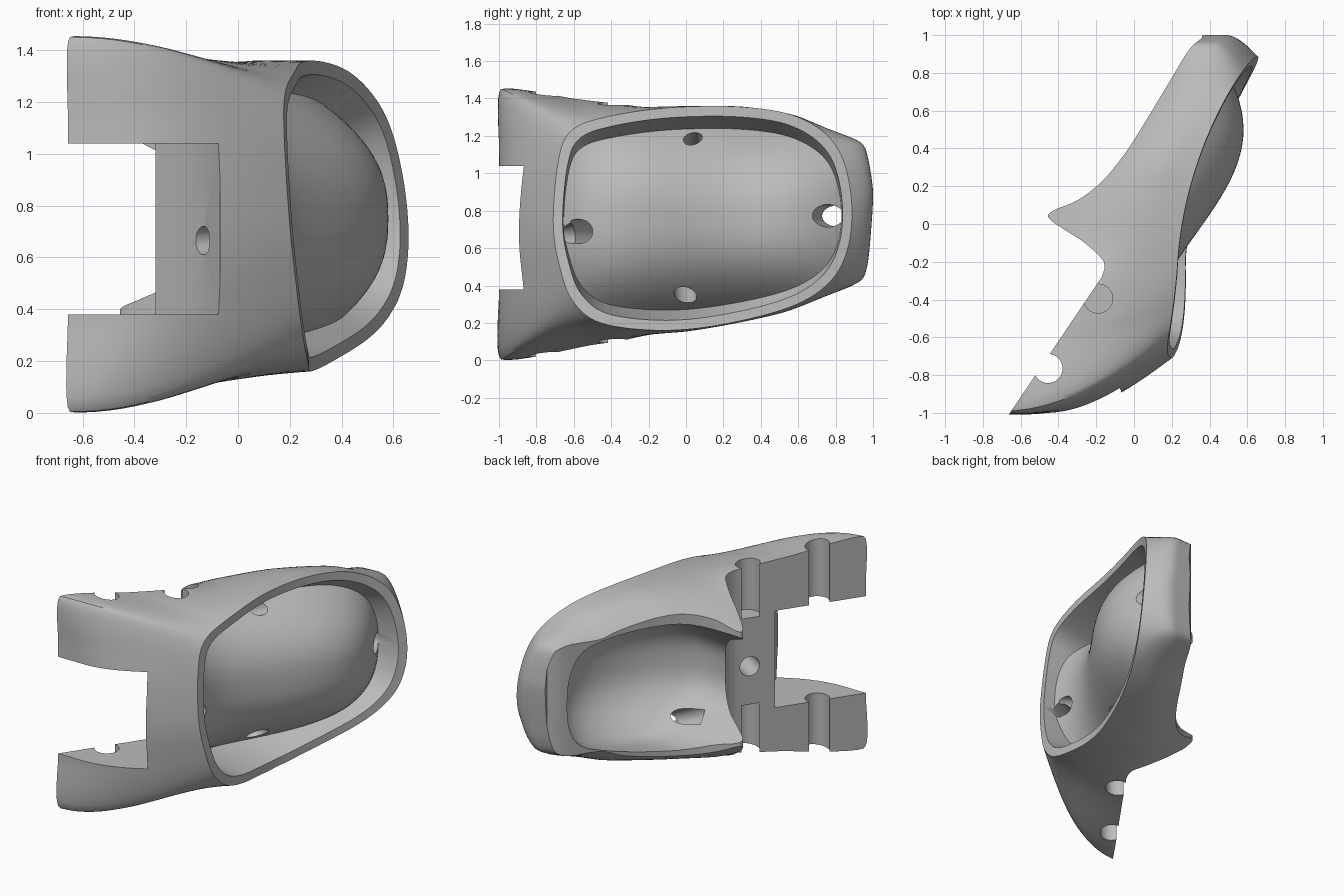
import bpy, bmesh, math
from mathutils import Vector

if "Cube" in bpy.data.objects:
    bpy.data.objects.remove(bpy.data.objects["Cube"], do_unlink=True)

grey = bpy.data.materials.new("plain_grey")
grey.use_nodes = True
grey.diffuse_color = (0.5, 0.5, 0.5, 1)
grey.node_tree.nodes["Principled BSDF"].inputs["Base Color"].default_value = (0.5, 0.5, 0.5, 1)


def spline(points, tension, closed=True, steps=8):
    """Cardinal spline through 2D points."""
    pts = [Vector(p) for p in points]
    n = len(pts)
    get = (lambda i: pts[i % n]) if closed else (lambda i: pts[max(0, min(n - 1, i))])
    out = []
    for i in range(n if closed else n - 1):
        a, b = get(i), get(i + 1)
        ta, tb = (b - get(i - 1)) * tension, (get(i + 2) - a) * tension
        for k in range(steps):
            t = k / steps
            out.append(a * (2*t**3 - 3*t*t + 1) + ta * (t**3 - 2*t*t + t)
                       + b * (3*t*t - 2*t**3) + tb * (t**3 - t*t))
    if not closed:
        out.append(pts[-1])
    return out


def make_object(name, bm):
    bmesh.ops.recalc_face_normals(bm, faces=bm.faces)
    mesh = bpy.data.meshes.new(name)
    bm.to_mesh(mesh)
    bm.free()
    mesh.materials.append(grey)
    ob = bpy.data.objects.new(name, mesh)
    bpy.context.collection.objects.link(ob)
    return ob


def loft(name, start, rings, end):
    """Closed skin through equal rings, with a fan at each end."""
    bm = bmesh.new()
    rows = [[bm.verts.new(p) for p in ring] for ring in rings]
    n = len(rows[0])
    for a, b in zip(rows, rows[1:]):
        for i in range(n):
            j = (i + 1) % n
            bm.faces.new((a[i], a[j], b[j], b[i]))
    for tip, row in ((start, rows[0]), (end, rows[-1])):
        v = bm.verts.new(tip)
        for i in range(n):
            bm.faces.new((v, row[i], row[(i + 1) % n]))
    return make_object(name, bm)


def prism(name, outline, z0, z1):
    bm = bmesh.new()
    face = bm.faces.new([bm.verts.new((p[0], p[1], z0)) for p in outline])
    top = bmesh.ops.extrude_face_region(bm, geom=[face])["geom"]
    bmesh.ops.translate(bm, verts=[g for g in top if isinstance(g, bmesh.types.BMVert)],
                        vec=(0, 0, z1 - z0))
    return make_object(name, bm)


def rod(name, a, b, radius):
    a, b = Vector(a), Vector(b)
    bm = bmesh.new()
    bmesh.ops.create_cone(bm, cap_ends=True, segments=32, radius1=radius,
                          radius2=radius, depth=(b - a).length)
    bm.transform((b - a).to_track_quat("Z", "Y").to_matrix().to_4x4())
    bmesh.ops.translate(bm, verts=bm.verts, vec=(a + b) / 2)
    return make_object(name, bm)


def smooth(lo, hi, v):
    t = max(0, min(1, (v - lo) / (hi - lo)))
    return t * t * (3 - 2 * t)


# Surface heights along x
def rim_x(y, z):
    dip = 0.43 * min(0, y + 0.2) ** 2
    tilt = 0.035 + 0.09 * max(0, -0.2 - y) + 0.06 * max(0, y)
    return 0.255 + 0.17 * y + 0.25 * y * y - dip + tilt * (1.36 - z)


def dome_x(y, z):
    ridge = 0.33 + 0.25 * math.sin((y + 0.05) / 0.55 * math.pi / 2)
    ridge += 0.2 * min(0, y + 0.2) ** 2
    fall = 0.33 - 0.3 * (y - 0.2) ** 2
    return ridge - fall * abs((z - 0.75) / 0.47) ** 2.5


def shrink(ring, sy, sz, cy=0.09, cz=0.76):
    return [Vector((cy + (p.x - cy) * sy, cz + (p.y - cz) * sz)) for p in ring]


# Outer shell: bulging panel, recessed wall, rim and flared sides
rim = spline([(-.71, .75), (-.68, 1.08), (-.61, 1.23), (-.43, 1.3), (-.1, 1.35), (.3, 1.355),
              (.6, 1.3), (.8, 1.15), (.88, .9), (.87, .62), (.76, .41), (.5, .265),
              (0, .165), (-.42, .19), (-.6, .31), (-.68, .52)], 0.5)
back = spline([(-1, .73), (-1, 1.15), (-.99, 1.45), (-.6, 1.41), (-.2, 1.37), (.3, 1.36),
               (.65, 1.29), (.95, 1.15), (1, .9), (.985, .65), (.945, .45), (.6, .26),
               (0, .13), (-.5, .065), (-.99, .005), (-1, .35)], 0.22)
edge = shrink(rim, .93, .81, cz=.73)
inner = shrink(rim, .937, .91)

rings = []
for k in range(1, 17):
    rings.append([(dome_x(p.x, p.y), p.x, p.y) for p in shrink(edge, k / 16, k / 16)])
rings.append([(rim_x(p.x, p.y), p.x, p.y) for p in inner])
for k in range(21):
    t = k / 20
    ease_z = math.sin(math.pi / 2 * min(1, t / 0.88))
    ring = []
    for r, b in zip(rim, back):
        # prong corners flare late, the far end flares early
        corner = smooth(.3, .9, -b.x) * ((b.y - .73) / .73) ** 2
        reach = .65 + .3 * corner - .25 * smooth(.5, 1, b.x)
        y = r.x + (b.x - r.x) * math.sin(math.pi / 2 * min(1, t / reach))
        z = r.y + (b.y - r.y) * ease_z
        # the side walls curl inward towards their rear edge
        weight = smooth(-.35, 0, y) * (1 - smooth(.65, .95, y))
        z += (.74 + .07 * y - z) * weight * min(.5, max(0, t - .15) ** 2)
        x0, x1 = rim_x(r.x, r.y), -0.75 + max(0, b.x)
        ring.append((x0 + (x1 - x0) * t, y, z))
    rings.append(ring)
shell = loft("shell", (dome_x(.09, .76), .09, .76), rings, (-.85, 0, .73))

# Hollow behind the panel, blending into its side walls
half = [(-.12, 0), (-.1, .15), (0, .28), (.2, .41), (.4, .42), (.65, .37),
        (.8, .3), (.86, .17), (.87, 0)]
egg = spline(half + [(y, -z) for y, z in half[-2:0:-1]], 0.5, steps=5)
egg = [Vector((p.x, p.y + .74 + .08 * p.x)) for p in egg]
cav = []
for k in range(1, 17):
    s = k / 16
    cav.append([(dome_x(p.x, p.y) - .08 - .07 * s ** 5, p.x, p.y)
                for p in shrink(egg, s, s, .36, .77)])
wide = shrink(egg, 1.14, 1.01, .36, .77)
cav.append([(c[0] - .1, w.x, w.y) for c, w in zip(cav[-1], wide)])
cav.append([(-1.5, w.x, w.y) for w in wide])
hollow = loft("hollow_cutter", (dome_x(.36, .77) - .08, .36, .77), cav, (-1.5, .36, .77))

# Back trim: flat mounting plane, rear lobes and swept edge
sweep = spline([(-.17, -.28), (-.16, -.2), (-.26, -.1), (-.36, -.035), (-.45, .03), (-.43, .07),
                (-.3, .125), (-.18, .215), (-.08, .33), (.01, .46), (.18, .74), (.29, .92),
                (.36, .985)], 0.5, closed=False, steps=5)
trim = prism("back_trim_cutter", [(-1.5, -1.4), (-.927, -1.4), (-.65, -.99)] + sweep
             + [(.42, 1.4), (-1.5, 1.4)], -.5, 2)

# Gap between the two mounting prongs
gap = prism("gap_cutter", [(-.32, -.5), (-.22, -.61), (-.13, -.74), (-.07, -.88), (-.05, -1.3),
                           (-1.3, -1.3), (-1, -.3)], .38, 1.04)

cutters = [trim, hollow, gap,
           # Mounting grooves
           rod("outer_groove_cutter", (-.455, -.765, -.3), (-.455, -.765, 1.8), .077),
           rod("lower_groove_cutter", (-.19, -.395, -.3), (-.19, -.395, .43), .077),
           rod("upper_groove_cutter", (-.19, -.395, 1.02), (-.19, -.395, 1.8), .077),
           # Screw holes through the panel
           rod("plane_hole_cutter", (-.28, -.33, .69), (.13, -.59, .69), .065),
           rod("gap_hole_cutter", (-.3, -.83, .655), (.12, -.6, .68), .055),
           rod("end_hole_cutter", (.3, .855, .77), (.64, .7, .775), .06),
           rod("upper_hole_cutter", (-.1, .03, 1.08), (.24, .04, 1.24), .05),
           rod("lower_hole_cutter", (-.1, -.01, .46), (.26, 0, .3), .06)]

bpy.context.view_layer.objects.active = shell
shell.select_set(True)
for cutter in cutters:
    mod = shell.modifiers.new(cutter.name, "BOOLEAN")
    mod.operation = "DIFFERENCE"
    mod.solver = "EXACT"
    mod.object = cutter
    bpy.ops.object.modifier_apply(modifier=mod.name)
    bpy.data.objects.remove(cutter, do_unlink=True)

bpy.ops.object.shade_smooth_by_angle(angle=math.radians(35))
